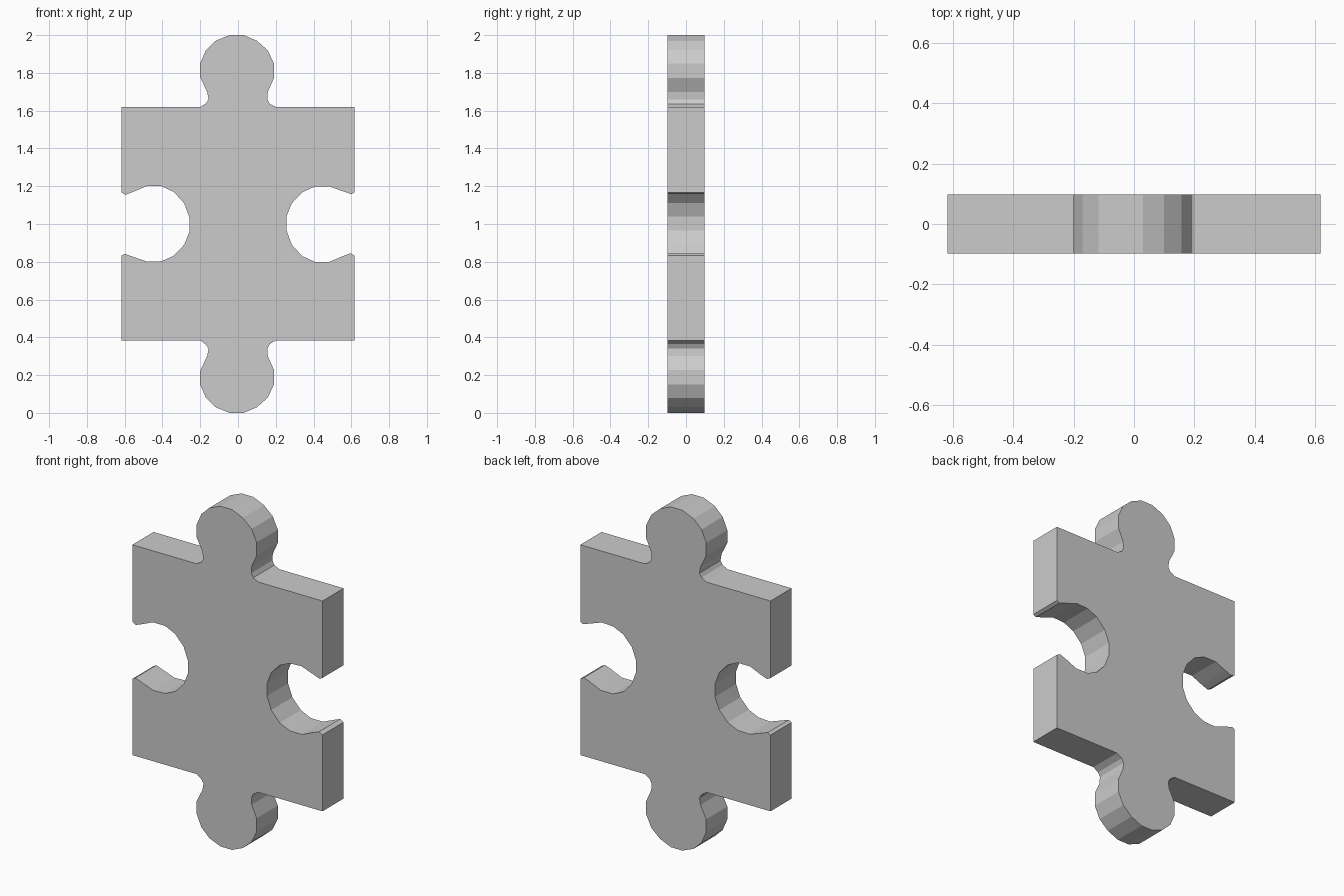
import bpy, bmesh

if "Cube" in bpy.data.objects:
    bpy.data.objects.remove(bpy.data.objects["Cube"])

HALF_W, HALF_T = 0.618, 0.098
TOP, BOTTOM = 1.62, 0.384

# Knob on the top edge, left to right
knob = [(-0.20, 1.62), (-0.17, 1.638), (-0.156, 1.66), (-0.163, 1.70),
        (-0.20, 1.775), (-0.20, 1.85), (-0.17, 1.92), (-0.118, 1.97),
        (-0.045, 2.0), (0.03, 2.0), (0.10, 1.97), (0.157, 1.92),
        (0.19, 1.85), (0.19, 1.772), (0.158, 1.70), (0.155, 1.66),
        (0.168, 1.636), (0.20, 1.62)]

# Socket in the left edge, bottom to top
socket = [(-HALF_W, 0.832), (-0.60, 0.842), (-0.58, 0.835), (-0.48, 0.80),
          (-0.405, 0.803), (-0.34, 0.832), (-0.285, 0.89), (-0.257, 0.96),
          (-0.257, 1.035), (-0.285, 1.11), (-0.34, 1.17), (-0.405, 1.20),
          (-0.485, 1.20), (-0.555, 1.17), (-0.595, 1.155), (-HALF_W, 1.167)]

# Full outline, clockwise from the top left corner
outline = [(-HALF_W, TOP)] + knob + [(HALF_W, TOP)]
outline += [(-x, 2 - z) for x, z in socket]
outline += [(HALF_W, BOTTOM)]
outline += [(x, 2 - z if z > TOP else BOTTOM) for x, z in reversed(knob)]
outline += [(-HALF_W, BOTTOM)] + socket

# Flat plate extruded through its thickness
bm = bmesh.new()
front = bm.faces.new([bm.verts.new((x, -HALF_T, z)) for x, z in outline])
result = bmesh.ops.extrude_face_region(bm, geom=[front], use_keep_orig=True)
moved = [g for g in result["geom"] if isinstance(g, bmesh.types.BMVert)]
bmesh.ops.translate(bm, verts=moved, vec=(0, 2 * HALF_T, 0))
bmesh.ops.recalc_face_normals(bm, faces=bm.faces[:])
mesh = bpy.data.meshes.new("puzzle_piece")
bm.to_mesh(mesh)
bm.free()
piece = bpy.data.objects.new("puzzle_piece", mesh)
bpy.context.collection.objects.link(piece)
